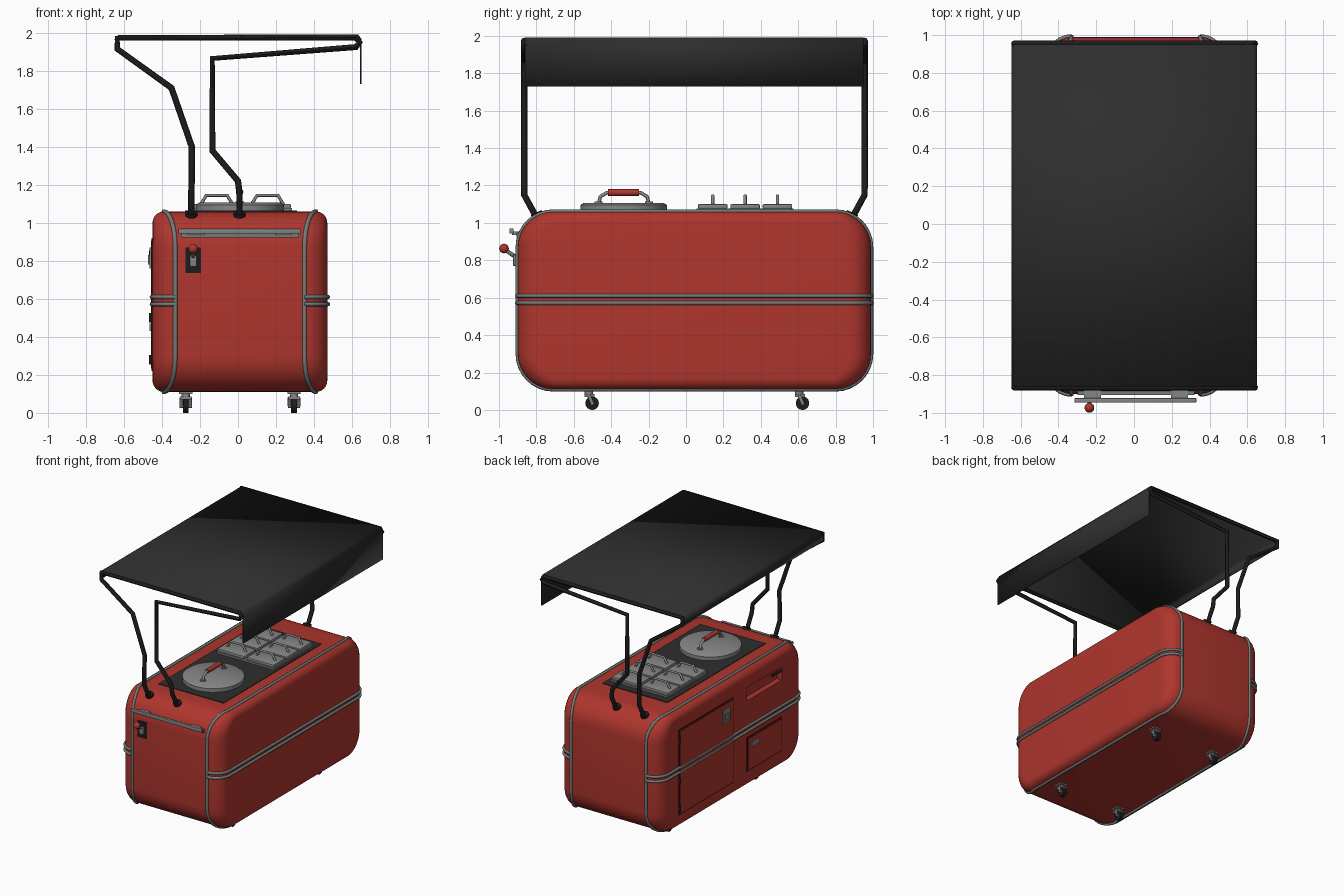
import bpy, bmesh, math
from mathutils import Vector

cube = bpy.data.objects.get("Cube")
if cube:
    bpy.data.objects.remove(cube)


def material(name, color):
    m = bpy.data.materials.new(name)
    m.use_nodes = True
    m.diffuse_color = (*color, 1)
    m.node_tree.nodes["Principled BSDF"].inputs["Base Color"].default_value = (*color, 1)
    return m


RED = material("red paint", (0.43, 0.036, 0.027))
STEEL = material("steel", (0.24, 0.24, 0.24))
TRIM = material("grey trim", (0.17, 0.2, 0.19))
FABRIC = material("charcoal fabric", (0.027, 0.027, 0.027))
BLACK = material("black metal", (0.012, 0.012, 0.012))
DARK_RED = material("dark red seam", (0.09, 0.008, 0.007))


def finish(bm, name, mat, smooth=True):
    bmesh.ops.recalc_face_normals(bm, faces=bm.faces)
    mesh = bpy.data.meshes.new(name)
    bm.to_mesh(mesh)
    bm.free()
    mesh.materials.append(mat)
    ob = bpy.data.objects.new(name, mesh)
    bpy.context.collection.objects.link(ob)
    if smooth:
        activate(ob)
        bpy.ops.object.shade_smooth_by_angle(angle=math.radians(35))
    return ob


def activate(ob):
    bpy.ops.object.select_all(action='DESELECT')
    ob.select_set(True)
    bpy.context.view_layer.objects.active = ob


def box(name, x, y, z, mat, bevel=0):
    """Box from (min, max) ranges."""
    bm = bmesh.new()
    bmesh.ops.create_cube(bm, size=1)
    for v in bm.verts:
        v.co = [r[0] + (c + 0.5) * (r[1] - r[0]) for c, r in zip(v.co, (x, y, z))]
    if bevel:
        bmesh.ops.bevel(bm, geom=bm.edges[:], offset=bevel, segments=2, affect='EDGES', profile=0.5)
    return finish(bm, name, mat)


def rod(name, a, b, r, mat, r2=None, sides=24):
    """Cylinder or cone between two points."""
    a, b = Vector(a), Vector(b)
    bm = bmesh.new()
    bmesh.ops.create_cone(bm, cap_ends=True, segments=sides, radius1=r,
                          radius2=r if r2 is None else r2, depth=(b - a).length)
    turn = (b - a).to_track_quat('Z', 'Y')
    for v in bm.verts:
        v.co = turn @ v.co + (a + b) / 2
    return finish(bm, name, mat)


def tube(name, points, r, mat, closed=False, res=2):
    curve = bpy.data.curves.new(name, 'CURVE')
    curve.dimensions = '3D'
    curve.bevel_depth, curve.bevel_resolution, curve.use_fill_caps = r, res, True
    s = curve.splines.new('POLY')
    s.points.add(len(points) - 1)
    for p, co in zip(s.points, points):
        p.co = (*co, 1)
    s.use_cyclic_u = closed
    curve.materials.append(mat)
    ob = bpy.data.objects.new(name, curve)
    bpy.context.collection.objects.link(ob)
    activate(ob)
    bpy.ops.object.convert(target='MESH')
    bpy.ops.object.shade_smooth_by_angle(angle=math.radians(50))


# Body: rounded outline in y/z, with fillets that widen toward the ends
CX, HALF_X = 0.01, 0.46
CY, HALF_Y = 0.045, 0.945
CZ, HALF_Z = 0.585, 0.475
CORNER, STEPS = 0.19, 8
outline = []
for k, (sy, sz) in enumerate(((1, 1), (-1, 1), (-1, -1), (1, -1))):
    for i in range(STEPS + 1):
        a = math.pi / 2 * (k + i / STEPS)
        n = (math.cos(a), math.sin(a))
        outline.append((CY + sy * (HALF_Y - CORNER) + CORNER * n[0],
                        CZ + sz * (HALF_Z - CORNER) + CORNER * n[1], n))


def body_point(p, side, angle, lift=0):
    y, z, n = p
    r = 0.06 + 0.06 * abs(n[0])
    inset = r * (1 - math.cos(angle)) - lift * math.cos(angle)
    return Vector((CX + side * (HALF_X - r + (r + lift) * math.sin(angle)),
                   y - n[0] * inset, z - n[1] * inset))


angles = [math.pi / 2 * i / 6 for i in range(7)]
stations = [(-1, a) for a in reversed(angles)] + [(1, a) for a in angles]
bm = bmesh.new()
rings = [[bm.verts.new(body_point(p, s, a)) for p in outline] for s, a in stations]
count = len(outline)
for r0, r1 in zip(rings, rings[1:]):
    for i in range(count):
        j = (i + 1) % count
        bm.faces.new((r0[i], r0[j], r1[j], r1[i]))
bm.faces.new(rings[0])
bm.faces.new(rings[-1])
body = finish(bm, "body", RED)

# Recessed grip in the right side
cutter = box("recess_cutter", (-0.6, -0.405), (-0.6, -0.15), (0.82, 0.93), RED)
cutter.hide_render = True
mod = body.modifiers.new("recess", 'BOOLEAN')
mod.object, mod.solver = cutter, 'EXACT'
activate(body)
bpy.ops.object.modifier_apply(modifier="recess")
bpy.data.objects.remove(cutter)
rod("recess_bar", (-0.445, -0.59, 0.9), (-0.445, -0.48, 0.9), 0.012, BLACK)

# Trim along the seams and two belts around each side
for side, label in ((-1, "right"), (1, "left")):
    tube(f"{label}_seam_trim", [body_point(p, side, 0) for p in outline], 0.012, TRIM, True)
    for z in (0.61, 0.572):
        front = [body_point((CY - HALF_Y, z, (-1, 0)), side, a, 0.004) for a in angles]
        back = [body_point((CY + HALF_Y, z, (1, 0)), side, a, 0.004) for a in reversed(angles)]
        tube(f"{label}_belt", front + back, 0.011, TRIM)

# Doors on the right side
for label, y, z in (("large_door", (0.03, 0.74), (0.22, 0.92)), ("small_door", (-0.6, -0.14), (0.24, 0.52))):
    box(label + "_gap", (-0.454, -0.448), y, z, DARK_RED)
    g = 0.014
    box(label, (-0.459, -0.45), (y[0] + g, y[1] - g), (z[0] + g, z[1] - g), RED)
box("large_door_latch", (-0.467, -0.455), (0.09, 0.18), (0.76, 0.87), STEEL)
box("large_door_latch_grip", (-0.473, -0.465), (0.11, 0.16), (0.78, 0.83), TRIM)
box("small_door_latch", (-0.467, -0.455), (-0.29, -0.19), (0.43, 0.47), STEEL)
for z in (0.28, 0.5, 0.83):
    rod("door_hinge", (-0.458, 0.735, z - 0.025), (-0.458, 0.735, z + 0.025), 0.01, BLACK, sides=12)

# Worktop with a round lid
TOP = CZ + HALF_Z
box("worktop", (-0.28, 0.31), (-0.63, 0.64), (TOP - 0.003, TOP + 0.005), FABRIC)
LX, LY = 0.01, -0.333
rod("round_lid", (LX, LY, TOP), (LX, LY, 1.095), 0.232, STEEL, sides=48)
rod("round_lid_crown", (LX, LY, 1.095), (LX, LY, 1.106), 0.232, STEEL, 0.215, 48)
tube("round_lid_handle", [(LX, LY + y, z) for y, z in
     ((-0.135, 1.1), (-0.125, 1.14), (-0.09, 1.162), (0.09, 1.162), (0.125, 1.14), (0.135, 1.1))], 0.01, STEEL)
rod("round_lid_grip", (LX, LY - 0.083, 1.162), (LX, LY + 0.083, 1.162), 0.018, RED)
for s in (-1, 1):
    rod("round_lid_foot", (LX, LY + s * 0.135, 1.1), (LX, LY + s * 0.135, 1.113), 0.022, STEEL)

# Six square lids
box("lid_frame", (-0.235, 0.285), (0.055, 0.575), (TOP, 1.078), STEEL)
for x in (-0.112, 0.155):
    for y in (0.143, 0.316, 0.489):
        box("square_lid", (x - 0.123, x + 0.123), (y - 0.079, y + 0.079), (1.076, 1.1), STEEL, 0.006)
        tube("square_lid_handle", [(x + dx, y, z) for dx, z in
             ((-0.085, 1.095), (-0.055, 1.145), (0.055, 1.145), (0.085, 1.095))], 0.009, STEEL)

# Canopy frame: bent hoops at both ends
HOOP = [(-0.245, 1.03), (-0.245, 1.15), (-0.243, 1.4), (-0.35, 1.71), (-0.635, 1.915), (-0.635, 1.972),
        (0.62, 1.975), (0.64, 1.95), (0.62, 1.925), (-0.135, 1.865), (-0.135, 1.38),
        (0.0, 1.22), (0.008, 1.15), (0.008, 1.03)]
for s, label in ((-1, "front"), (1, "back")):
    tube(label + "_canopy_hoop", [(x, CY + s * (0.845 if z < 1.1 else 0.91), z) for x, z in HOOP], 0.017, BLACK)
    for x in (-0.245, 0.008):
        rod(label + "_hoop_collar", (x, CY + s * 0.83, 1.02), (x, CY + s * 0.846, 1.055), 0.032, BLACK)

# Canopy cloth: a sheet over the frame with a hanging flap on the left
profile = [(-0.642, 1.915), (-0.645, 1.965), (-0.63, 1.985), (0.63, 1.988),
           (0.647, 1.965), (0.647, 1.73)]
bm = bmesh.new()
ends = [[bm.verts.new((x, CY + s * 0.905, z)) for x, z in profile] for s in (-1, 1)]
for i in range(len(profile) - 1):
    bm.faces.new((ends[0][i], ends[0][i + 1], ends[1][i + 1], ends[1][i]))
cloth = finish(bm, "canopy_cloth", FABRIC)
mod = cloth.modifiers.new("thickness", 'SOLIDIFY')
mod.thickness, mod.offset = 0.008, 0
activate(cloth)
bpy.ops.object.modifier_apply(modifier="thickness")

# Towel rail on the front
box("front_rail", (-0.315, 0.33), (-0.945, -0.922), (0.943, 0.97), STEEL, 0.004)
box("rail_backplate", (-0.3, 0.32), (-0.905, -0.885), (0.922, 0.948), TRIM)
for x in (-0.22, 0.24):
    box("rail_bracket", (x - 0.045, x + 0.045), (-0.93, -0.87), (0.935, 0.955), STEEL)

# Tap lever on the front
box("tap_plate", (-0.277, -0.195), (-0.905, -0.895), (0.735, 0.87), BLACK)
box("tap_mount", (-0.255, -0.217), (-0.925, -0.9), (0.77, 0.83), STEEL, 0.005)
rod("tap_lever", (-0.236, -0.9, 0.81), (-0.236, -0.965, 0.855), 0.011, TRIM, sides=12)
bm = bmesh.new()
bmesh.ops.create_uvsphere(bm, u_segments=14, v_segments=8, radius=0.026)
for v in bm.verts:
    v.co += Vector((-0.236, -0.973, 0.863))
finish(bm, "tap_knob", RED)

# Swivel casters
for x in (-0.275, 0.295):
    for y in (-0.52, 0.605):
        box("caster_plate", (x - 0.035, x + 0.035), (y - 0.035, y + 0.035), (0.1, 0.118), STEEL)
        rod("caster_stem", (x, y, 0.075), (x, y, 0.105), 0.022, STEEL)
        box("caster_crown", (x - 0.03, x + 0.03), (y - 0.022, y + 0.03), (0.07, 0.085), STEEL)
        for s in (-1, 1):
            tube("caster_fork", [(x + s * 0.024, y, 0.08), (x + s * 0.024, y + 0.018, 0.036)], 0.01, STEEL)
        rod("caster_wheel", (x - 0.015, y + 0.018, 0.036), (x + 0.015, y + 0.018, 0.036), 0.036, BLACK)
        rod("caster_axle", (x - 0.032, y + 0.018, 0.036), (x + 0.032, y + 0.018, 0.036), 0.01, STEEL, sides=12)
